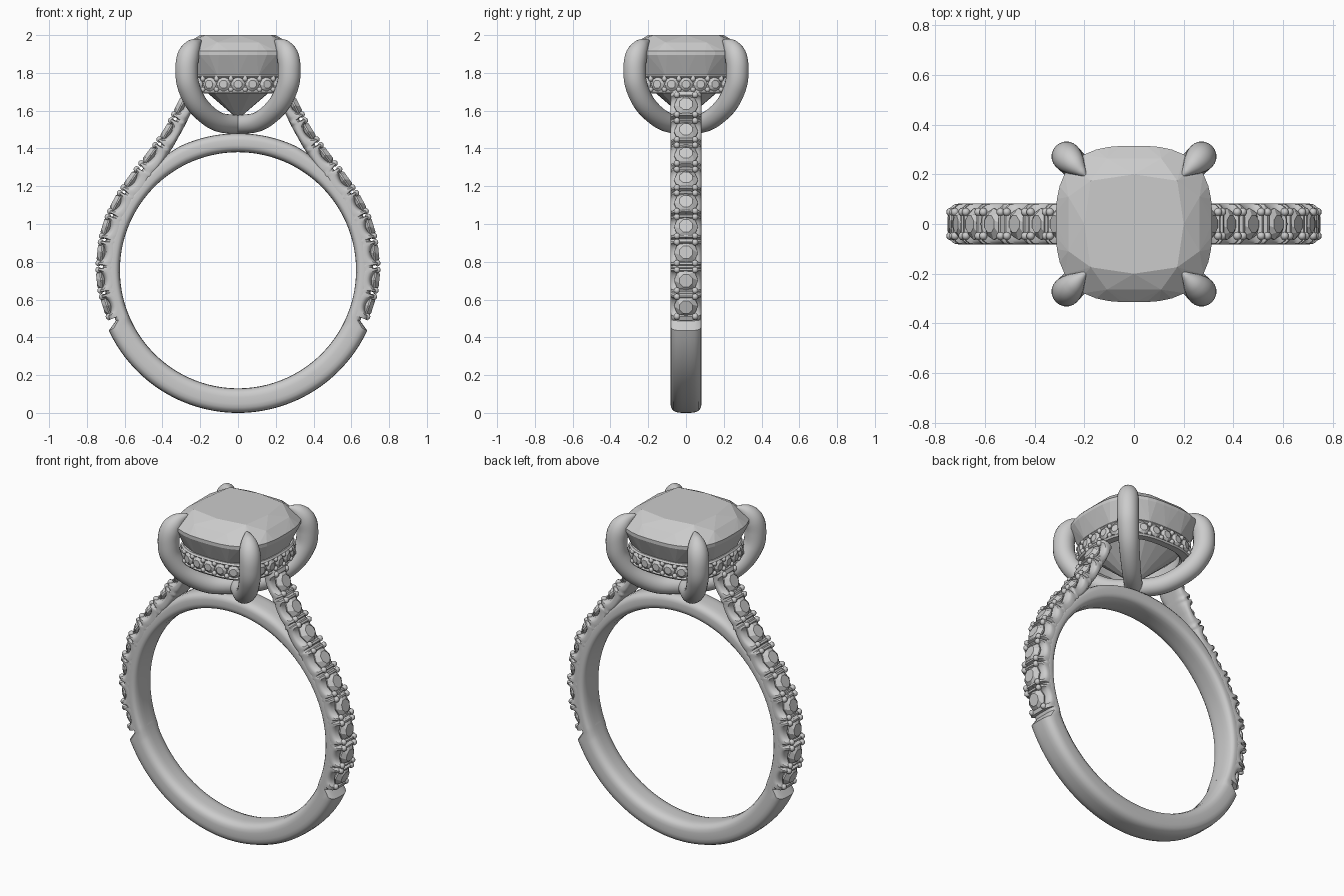
import bpy, bmesh, math
from mathutils import Vector, Matrix

cube = bpy.data.objects.get("Cube")
if cube:
    bpy.data.objects.remove(cube)

grey = bpy.data.materials.new("light_grey")
grey.use_nodes = True
COLOR = (0.6, 0.6, 0.6, 1)
grey.diffuse_color = COLOR
grey.node_tree.nodes["Principled BSDF"].inputs["Base Color"].default_value = COLOR


def finish(name, bm, smooth=True, angle=40):
    """Turn a bmesh into a named, coloured object."""
    bmesh.ops.recalc_face_normals(bm, faces=bm.faces)
    mesh = bpy.data.meshes.new(name)
    bm.to_mesh(mesh)
    bm.free()
    mesh.materials.append(grey)
    for p in mesh.polygons:
        p.use_smooth = smooth
    if smooth:
        mesh.set_sharp_from_angle(angle=math.radians(angle))
    obj = bpy.data.objects.new(name, mesh)
    bpy.context.scene.collection.objects.link(obj)
    return obj


def loft(bm, rings, closed=False):
    """Skin a list of equal point loops."""
    loops = [[bm.verts.new(p) for p in ring] for ring in rings]
    n = len(loops[0])
    for i in range(len(loops) if closed else len(loops) - 1):
        a, b = loops[i], loops[(i + 1) % len(loops)]
        for j in range(n):
            k = (j + 1) % n
            bm.faces.new((a[j], a[k], b[k], b[j]))
    if not closed:
        bm.faces.new(loops[0])
        bm.faces.new(loops[-1])


def spline(pts, t):
    """Catmull-Rom point at parameter t (whole numbers hit the controls)."""
    i = min(int(t), len(pts) - 2)
    f = t - i
    p1, p2 = Vector(pts[i]), Vector(pts[i + 1])
    p0 = Vector(pts[i - 1]) if i > 0 else 2 * p1 - p2
    p3 = Vector(pts[i + 2]) if i + 2 < len(pts) else 2 * p2 - p1
    return 0.5 * (2 * p1 + (p2 - p0) * f + (2 * p0 - 5 * p1 + 4 * p2 - p3) * f * f
                  + (3 * p1 - p0 - 3 * p2 + p3) * f ** 3)


def oval(count, power, phase=0.0):
    """Unit superellipse outline."""
    out = []
    for i in range(count):
        a = math.tau * i / count + phase
        c, s = math.cos(a), math.sin(a)
        r = (abs(c) ** power + abs(s) ** power) ** (-1 / power)
        out.append((c * r, s * r))
    return out


SECTION = oval(24, 3.6)


def band_ring(inner, outer, half_width):
    """Rounded cross-section between two points in the xz plane."""
    mid, half = (inner + outer) / 2, (outer - inner) / 2
    return [(mid.x + half.x * u, half_width * v, mid.y + half.y * u) for u, v in SECTION]


def add_stone(bm, pos, normal, radius):
    """Small faceted round stone with its table facing along normal."""
    rot = normal.to_track_quat('Z', 'Y').to_matrix().to_4x4()
    m = Matrix.Translation(pos) @ rot
    rings = []
    for r, z, ph in ((0.1, -0.7, 0), (1, -0.08, 0), (1, 0.04, 0), (0.58, 0.36, 0.5)):
        rings.append([m @ Vector((radius * r * math.cos(math.tau * (i + ph) / 8),
                                  radius * r * math.sin(math.tau * (i + ph) / 8),
                                  radius * z)) for i in range(8)])
    loft(bm, rings)


def add_bead(bm, pos, radius):
    bmesh.ops.create_uvsphere(bm, u_segments=10, v_segments=6, radius=radius,
                              matrix=Matrix.Translation(pos))


# Plain finger band, thinner where the stone-set shoulders cover it
CENTRE = Vector((0, 0.755))
rings = []
for i in range(144):
    a = math.tau * i / 144
    deg = abs((math.degrees(a) + 180) % 360 - 180)
    if deg < 66:
        thick = 0.13
    elif deg < 130:
        thick = 0.075
    else:
        thick = 0.075 + 0.025 * min(1, (deg - 130) / 25)
    d = Vector((math.sin(a), -math.cos(a)))
    rings.append(band_ring(CENTRE + d * 0.625, CENTRE + d * (0.625 + thick), 0.082))
bm = bmesh.new()
loft(bm, rings, closed=True)
finish("finger_band", bm)

# Shoulders: scalloped strips, one stone at each inner control point
SHOULDER = [(0.655, 0.42), (0.712, 0.56), (0.745, 0.70), (0.742, 0.85), (0.715, 0.99),
            (0.66, 1.12), (0.58, 1.245), (0.48, 1.375), (0.39, 1.50), (0.32, 1.635),
            (0.255, 1.77)]


def shoulder_frame(t):
    p = spline(SHOULDER, t)
    d = (spline(SHOULDER, t + 0.01) - spline(SHOULDER, t - 0.01)).normalized()
    return p, Vector((d.y, -d.x))


def scallop(t):
    f = abs(t - round(t))
    if f > 0.455 and 0.6 < t < 9.4:
        return 0.032
    if f < 0.34:
        return 0.038 * math.sqrt(1 - (f / 0.34) ** 2)
    return 0.0


for side, label in ((1, "left"), (-1, "right")):
    flip = lambda v: Vector((v[0] * side, v[1], v[2]))
    rings = []
    for i in range(253):
        t = 0.5 + 9 * i / 252
        p, n = shoulder_frame(t)
        thick = 0.11 - 0.025 * min(1, max(0, (t - 6) / 2))
        rings.append([flip(v) for v in band_ring(p - n * thick, p - n * scallop(t), 0.082)])
    bm = bmesh.new()
    loft(bm, rings)
    finish(label + "_shoulder", bm)

    stones, beads = bmesh.new(), bmesh.new()
    for k in range(1, 10):
        p, n = shoulder_frame(k)
        q = p - n * 0.02
        add_stone(stones, flip((q.x, 0, q.y)), flip((n.x, 0, n.y)), 0.064)
        for dt in (-0.38, 0.38):
            p, n = shoulder_frame(k + dt)
            q = p - n * 0.008
            for y in (-0.048, 0.048):
                add_bead(beads, flip((q.x, y, q.y)), 0.017)
    finish(label + "_shoulder_stones", stones, smooth=False)
    finish(label + "_shoulder_beads", beads)

# Large cushion-cut stone: hull of its facet corners
bm = bmesh.new()
LAYERS = ((8, 5, 0, 0.20, 2.0), (8, 2.8, 0.5, 0.272, 1.962), (40, 2.8, 0, 0.315, 1.915),
          (40, 2.8, 0, 0.315, 1.895), (16, 2.8, 0, 0.268, 1.785))
for count, power, shift, size, z in LAYERS:
    for x, y in oval(count, power, shift * math.tau / count):
        bm.verts.new((x * size, y * size, z))
bm.verts.new((0, 0, 1.555))
bmesh.ops.convex_hull(bm, input=bm.verts)
finish("centre_stone", bm, smooth=False)

# Halo: cushion-shaped rail under the large stone
RAIL = ((0.225, 1.70), (0.235, 1.69), (0.275, 1.69), (0.282, 1.70), (0.268, 1.712),
        (0.268, 1.768), (0.282, 1.78), (0.275, 1.79), (0.235, 1.79), (0.225, 1.78))
bm = bmesh.new()
loft(bm, [[(x * r, y * r, z) for r, z in RAIL] for x, y in oval(96, 2.8)], closed=True)
finish("halo_rail", bm)

# Halo stones and beads at equal steps along the outline
HALO_COUNT = 24
outline = [Vector((x, y, 0)) * 0.27 for x, y in oval(960, 2.8)]
steps = [(outline[(i + 1) % 960] - outline[i]).length for i in range(960)]
pitch = sum(steps) / (HALO_COUNT * 2)
stones, beads = bmesh.new(), bmesh.new()
walked, mark = 0.0, 0
for i in range(960):
    if mark < HALO_COUNT * 2 and walked >= mark * pitch - 0.0005:
        d = outline[(i + 1) % 960] - outline[i - 1]
        n = Vector((d.y, -d.x, 0)).normalized()
        if mark % 2 == 0:
            add_stone(stones, outline[i] + n * 0.004 + Vector((0, 0, 1.74)), n, 0.038)
        else:
            for z in (1.712, 1.768):
                add_bead(beads, outline[i] + n * 0.008 + Vector((0, 0, z)), 0.014)
        mark += 1
    walked += steps[i]
finish("halo_stones", stones, smooth=False)
finish("halo_beads", beads)

# Four claws curving up from the base on the diagonals: (offset, height, radius)
CLAW = [(-0.01, 1.525, 0.05), (0.11, 1.543, 0.052), (0.21, 1.625, 0.056),
        (0.262, 1.73, 0.059), (0.272, 1.82, 0.06), (0.263, 1.89, 0.058),
        (0.24, 1.935, 0.045), (0.213, 1.96, 0.022), (0.192, 1.968, 0.004)]
ROOT2 = math.sqrt(2)
for c, label in enumerate(("back_left", "back_right", "front_right", "front_left")):
    turn = Matrix.Rotation(math.radians(45 + 90 * c), 3, 'Z')
    rings = []
    for i in range(65):
        t = i / 8
        s, z, r = spline(CLAW, t)
        d = spline(CLAW, min(8, t + 0.02)) - spline(CLAW, max(0, t - 0.02))
        n = Vector((d.y, 0, -d.x * ROOT2)).normalized()
        rings.append([turn @ (Vector((s * ROOT2, 0, z)) + n * r * math.cos(a)
                              + Vector((0, r * math.sin(a), 0)))
                      for a in (math.tau * j / 20 for j in range(20))])
    bm = bmesh.new()
    loft(bm, rings)
    finish(label + "_claw", bm, angle=60)
